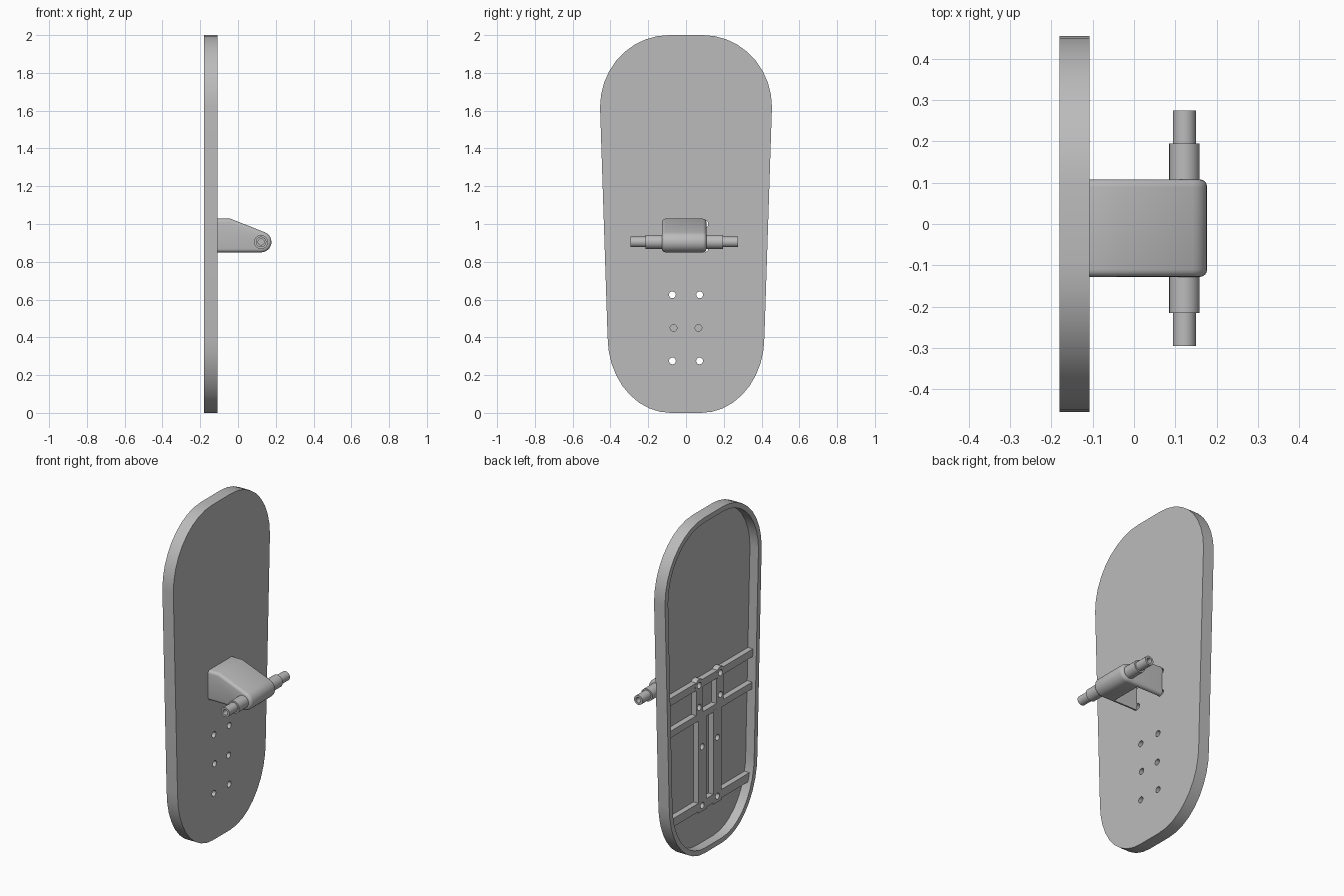
import bpy, bmesh
from math import sin, cos, pi, radians
from mathutils import Vector

old = bpy.data.objects.get("Cube")
if old:
    bpy.data.objects.remove(old, do_unlink=True)

grey = bpy.data.materials.new("neutral_grey")
grey.use_nodes = True
colour = (0.5, 0.5, 0.5, 1)
grey.diffuse_color = colour
grey.node_tree.nodes["Principled BSDF"].inputs["Base Color"].default_value = colour


def finish(name, bm):
    bmesh.ops.recalc_face_normals(bm, faces=bm.faces)
    mesh = bpy.data.meshes.new(name)
    bm.to_mesh(mesh)
    bm.free()
    mesh.materials.append(grey)
    ob = bpy.data.objects.new(name, mesh)
    bpy.context.collection.objects.link(ob)
    return ob


def add_prism(bm, points, axis, a, b):
    """Extrude a closed outline along x or y; the outline is (y, z) or (x, z)."""
    def place(p, d):
        return (d, p[0], p[1]) if axis == "x" else (p[0], d, p[1])
    verts = [bm.verts.new(place(p, a)) for p in points]
    face = bm.faces.new(verts)
    out = bmesh.ops.extrude_face_region(bm, geom=[face])
    shift = Vector(place((0, 0), b - a))
    for v in out["geom"]:
        if isinstance(v, bmesh.types.BMVert):
            v.co += shift


def prism(name, points, axis, a, b):
    bm = bmesh.new()
    add_prism(bm, points, axis, a, b)
    return finish(name, bm)


def arc(cx, cy, rx, ry, start, end, steps):
    angles = [radians(start + (end - start) * i / steps) for i in range(steps + 1)]
    return [(cx + rx * cos(t), cy + ry * sin(t)) for t in angles]


def circle(y, z, r, sides=20):
    return arc(y, z, r, r, 0, 360, sides)[:-1]


def rect(y0, y1, z0, z1):
    return [(y0, z0), (y1, z0), (y1, z1), (y0, z1)]


def activate(ob):
    bpy.ops.object.select_all(action="DESELECT")
    ob.select_set(True)
    bpy.context.view_layer.objects.active = ob


def cut(ob, cutter):
    mod = ob.modifiers.new("cut", "BOOLEAN")
    mod.operation = "DIFFERENCE"
    mod.solver = "EXACT"
    mod.object = cutter
    activate(ob)
    bpy.ops.object.modifier_apply(modifier=mod.name)


def board_outline(inset):
    half = (arc(0.08, 0.40, 0.335 - inset, 0.40 - inset, -90, 0, 9)
            + arc(0.09, 1.62, 0.365 - inset, 0.38 - inset, 0, 90, 9))
    return half + [(-y, z) for y, z in reversed(half)]


BACK, FRONT, FLOOR, RIB = -0.18, -0.108, -0.124, -0.157
parts = []
helpers = []

# Shallow tray-shaped board
board = prism("board", board_outline(0), "x", BACK, FRONT)
recess = prism("recess_cutter", board_outline(0.03), "x", BACK - 0.05, FLOOR)
cut(board, recess)
helpers.append(recess)
parts.append(board)

# Stiffening ribs and screw bosses on the hollow side
for name, outline in (
        ("lower_cross_rib", rect(-0.385, 0.385, 0.25, 0.30)),
        ("middle_cross_rib", rect(-0.41, 0.41, 0.79, 0.83)),
        ("upper_cross_rib", rect(-0.415, 0.415, 0.98, 1.025))):
    parts.append(prism(name, outline, "x", RIB, FLOOR + 0.004))
for side, label in ((1, "left"), (-1, "right")):
    for name, y, half, z0, z1 in (("lower", 0.07, 0.037, 0.24, 0.80),
                                  ("upper", 0.095, 0.032, 0.80, 1.0)):
        outline = rect(side * y - half, side * y + half, z0, z1)
        parts.append(prism(f"{label}_{name}_upright_rib", outline, "x",
                           RIB - 0.0005, FLOOR + 0.004))
    parts.append(prism(f"{label}_screw_boss", circle(side * 0.1, 1.0, 0.038), "x",
                       RIB - 0.001, FLOOR + 0.004))

# Screw holes: through holes, plus a blind pair in the middle
bm = bmesh.new()
for side in (1, -1):
    for y, z, start in ((0.072, 0.275, -0.25), (0.066, 0.45, -0.14),
                        (0.072, 0.625, -0.25), (0.1, 0.87, -0.25), (0.1, 1.0, -0.25)):
        add_prism(bm, circle(side * y, z, 0.018), "x", start, -0.05)
holes = finish("hole_cutter", bm)
for ob in parts:
    cut(ob, holes)
helpers.append(holes)

# Sloping bracket, rounded at the axle and hollow from below
MID = -0.01
profile = ([(-0.16, 1.028), (-0.16, 0.85)]
           + arc(0.122, 0.905, 0.055, 0.055, -90, 68, 12) + [(-0.04, 1.028)])
bracket = prism("axle_bracket", profile, "y", MID - 0.118, MID + 0.118)
bevel = bracket.modifiers.new("rounded_edges", "BEVEL")
bevel.width = 0.018
bevel.segments = 4
bevel.limit_method = "ANGLE"
bevel.angle_limit = radians(35)
activate(bracket)
bpy.ops.object.modifier_apply(modifier=bevel.name)
trim = prism("trim_cutter", rect(-0.4, FRONT - 0.001, 0.7, 1.2), "y", -0.3, 0.3)
cavity = prism("cavity_cutter",
               [(-0.2, 0.8), (0.05, 0.8), (0.05, 0.965), (-0.045, 1.004), (-0.2, 1.004)],
               "y", MID - 0.096, MID + 0.096)
for cutter in (trim, cavity):
    cut(bracket, cutter)
    helpers.append(cutter)
parts.append(bracket)

# Stepped axle with a bore in each end
half = [(0, 0.2), (0.016, 0.2), (0.016, 0.285), (0.028, 0.285),
        (0.028, 0.205), (0.037, 0.205)]
path = half + [(r, -y) for r, y in reversed(half)]
bm = bmesh.new()
verts = [bm.verts.new((0.122 + r, MID + y, 0.905)) for r, y in path]
edges = [bm.edges.new(pair) for pair in zip(verts, verts[1:])]
bmesh.ops.spin(bm, geom=verts + edges, cent=(0.122, MID, 0.905), axis=(0, 1, 0),
               angle=2 * pi, steps=28, use_duplicate=False)
bmesh.ops.remove_doubles(bm, verts=bm.verts, dist=0.0002)
parts.append(finish("axle", bm))

# Remove helpers and shade
for ob in helpers:
    bpy.data.objects.remove(ob, do_unlink=True)
for ob in parts:
    activate(ob)
    bpy.ops.object.shade_smooth_by_angle(angle=radians(30))
